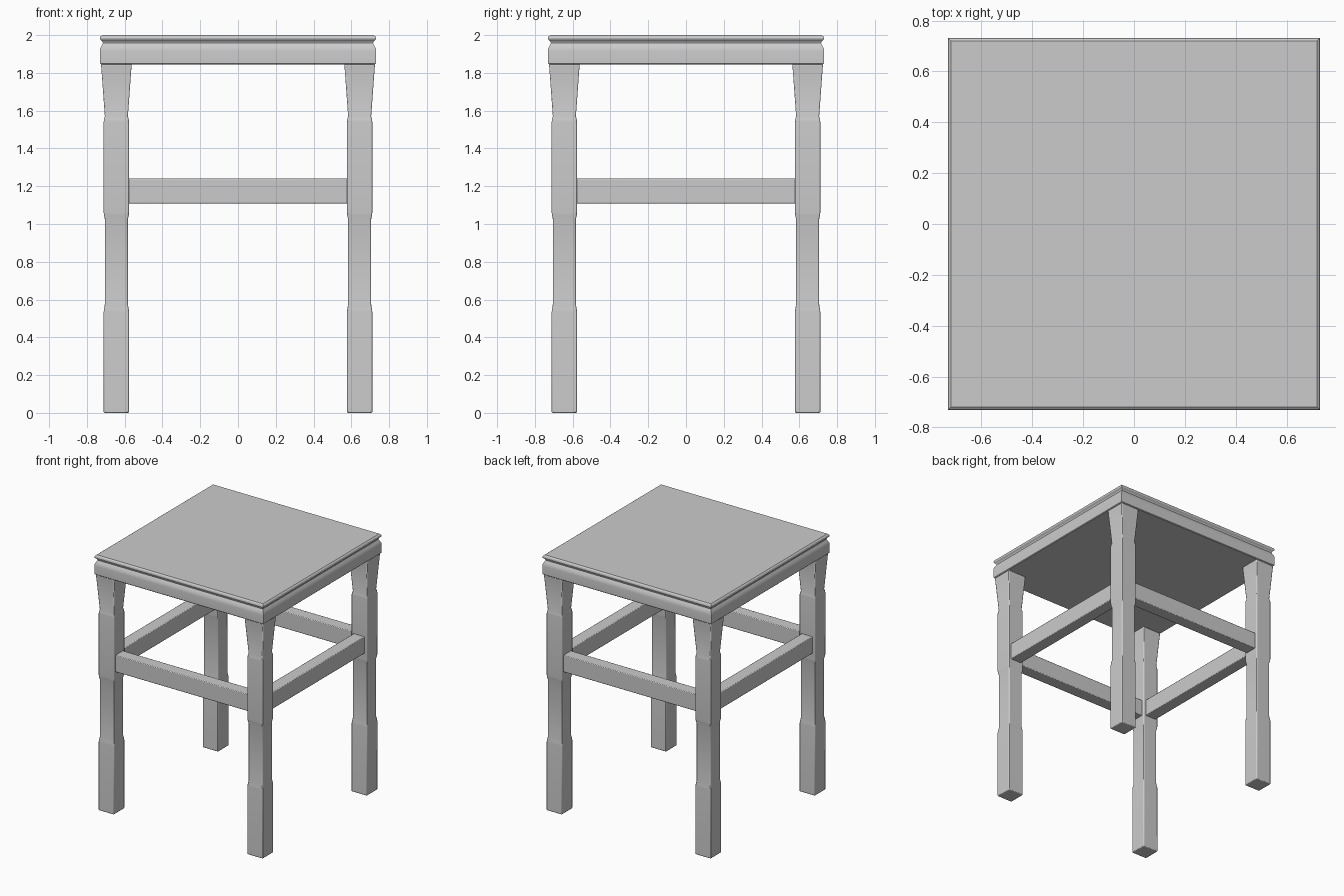
import bpy, bmesh

if "Cube" in bpy.data.objects:
    bpy.data.objects.remove(bpy.data.objects["Cube"])


def finish(name, bm, bevel=0.0):
    bmesh.ops.recalc_face_normals(bm, faces=bm.faces)
    mesh = bpy.data.meshes.new(name)
    bm.to_mesh(mesh)
    bm.free()
    ob = bpy.data.objects.new(name, mesh)
    bpy.context.collection.objects.link(ob)
    bpy.ops.object.select_all(action='DESELECT')
    ob.select_set(True)
    bpy.context.view_layer.objects.active = ob
    bpy.ops.object.shade_smooth_by_angle(angle=0.5)
    if bevel:
        mod = ob.modifiers.new("soft_edges", 'BEVEL')
        mod.width = bevel
        mod.segments = 2
        mod.limit_method = 'ANGLE'
        mod.angle_limit = 0.7
    return ob


def square_loft(name, profile, cx=0, cy=0, bevel=0.0):
    """Stack square rings given as (half width, z) and cap both ends."""
    bm = bmesh.new()
    rings = [[bm.verts.new((cx + sx * h, cy + sy * h, z))
              for sx, sy in ((-1, -1), (1, -1), (1, 1), (-1, 1))]
             for h, z in profile]
    for a, b in zip(rings, rings[1:]):
        for i in range(4):
            j = (i + 1) % 4
            bm.faces.new((a[i], a[j], b[j], b[i]))
    bm.faces.new(rings[0][::-1])
    bm.faces.new(rings[-1])
    return finish(name, bm, bevel)


def box(name, centre, size, bevel):
    bm = bmesh.new()
    bmesh.ops.create_cube(bm, size=1)
    for v in bm.verts:
        v.co = [c + s * p for c, s, p in zip(centre, size, v.co)]
    return finish(name, bm, bevel)


# Seat with a moulded edge: apron, groove and top lip
square_loft("seat", [(0.725, 1.845), (0.73, 1.85), (0.731, 1.915), (0.729, 1.93),
                     (0.721, 1.945), (0.715, 1.957), (0.718, 1.966), (0.729, 1.976),
                     (0.731, 1.984), (0.728, 1.993), (0.719, 2.0)])

# Legs with two slightly swollen sections and a flared top
leg_profile = [(0.067, 0.0), (0.067, 0.535), (0.0655, 0.55), (0.061, 0.575),
               (0.061, 1.025), (0.0655, 1.045), (0.067, 1.06), (0.067, 1.54),
               (0.0655, 1.555), (0.061, 1.57), (0.081, 1.846)]
for yname, sy in (("front", -1), ("back", 1)):
    for xname, sx in (("left", -1), ("right", 1)):
        square_loft(f"{yname}_{xname}_leg", leg_profile, sx * 0.644, sy * 0.644, 0.006)

# Stretchers joining the legs
for s, yname, xname in ((-1, "front", "left"), (1, "back", "right")):
    box(f"{yname}_stretcher", (0, s * 0.644, 1.175), (1.16, 0.095, 0.132), 0.005)
    box(f"{xname}_stretcher", (s * 0.644, 0, 1.175), (0.095, 1.16, 0.132), 0.005)
